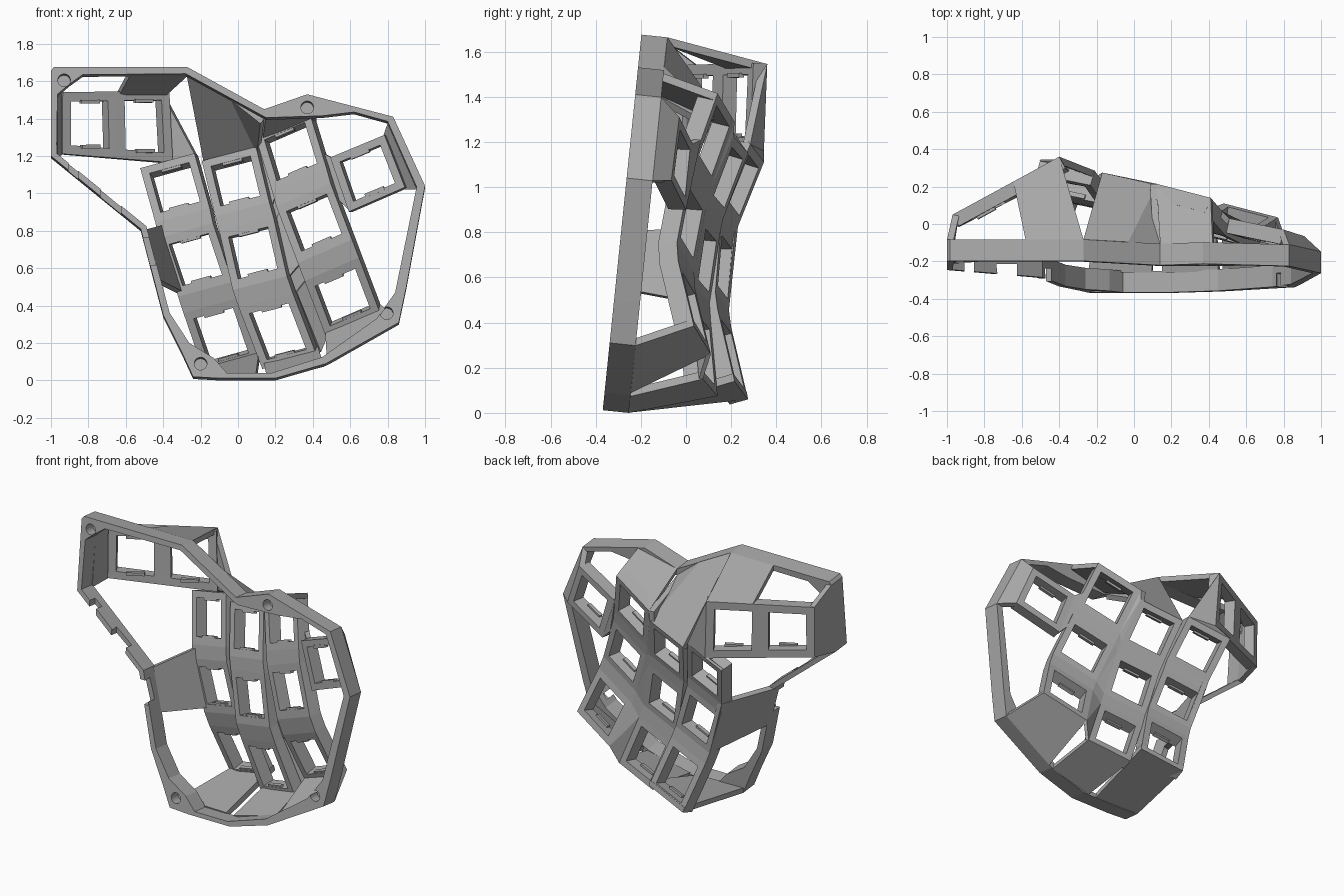
import bpy
import bmesh
from mathutils import Vector, Matrix

cube = bpy.data.objects.get("Cube")
if cube:
    bpy.data.objects.remove(cube, do_unlink=True)

GREY = (0.4, 0.4, 0.4, 1)
mat = bpy.data.materials.new("plain grey")
mat.use_nodes = True
mat.diffuse_color = GREY
mat.node_tree.nodes["Principled BSDF"].inputs["Base Color"].default_value = GREY

INSIDE = Vector((0, -0.5, 0.75))
RIM_DEPTH = Vector((0, 0.115, -0.012))


def add_object(name, bm):
    mesh = bpy.data.meshes.new(name)
    bm.to_mesh(mesh)
    bm.free()
    ob = bpy.data.objects.new(name, mesh)
    mesh.materials.append(mat)
    bpy.context.collection.objects.link(ob)
    return ob


def rim_point(x, z, back=True):
    """Point on the leaning rim, on its back or front face."""
    p = Vector((x, -0.37 + 0.103 * z, z))
    return p + RIM_DEPTH if back else p


def shell(name, faces, thickness, holes=(), margin=0.042):
    """Thicken faces inwards; faces listed in holes become open frames."""
    bm = bmesh.new()
    made = [bm.faces.new([bm.verts.new(p) for p in f]) for f in faces]
    for f in made:
        f.normal_update()
        if f.normal.dot(f.calc_center_median() - INSIDE) < 0:
            f.normal_flip()
    open_faces = [made[i] for i in holes]
    bmesh.ops.remove_doubles(bm, verts=bm.verts[:], dist=0.0005)
    if open_faces:
        bmesh.ops.inset_individual(bm, faces=open_faces, thickness=margin,
                                   use_even_offset=True)
        bmesh.ops.delete(bm, geom=open_faces, context='FACES')
    ob = add_object(name, bm)
    mod = ob.modifiers.new("thickness", 'SOLIDIFY')
    mod.thickness = thickness
    mod.offset = -1
    mod.use_even_offset = True
    return ob


def clips(name, quad):
    """Small retaining lips at the upper and lower ends of a key opening."""
    tl, tr, br, bl = quad
    across = (tr - tl).normalized()
    normal = across.cross(bl - tl).normalized()
    if normal.y < 0:
        normal.negate()
    along = normal.cross(across)
    centre = (tl + tr + br + bl) / 4
    half = (tl - bl).length / 2 - 0.045
    bm = bmesh.new()
    for side in (-1, 1):
        spot = centre + along * half * side - normal * 0.07
        basis = Matrix((across, along, normal)).transposed().to_4x4()
        bmesh.ops.create_cube(bm, size=1, matrix=Matrix.Translation(spot) @ basis
                              @ Matrix.Diagonal((0.11, 0.02, 0.025, 1)))
    add_object(name, bm)


def column(name, edge, step):
    """Curved three-key strip: one long edge plus the step to the other."""
    left = [Vector(p) for p in edge]
    right = [p + Vector(step) for p in left]
    quads = [(left[i], right[i], right[i + 1], left[i + 1])
             for i in range(len(left) - 1)]
    shell(name, quads, 0.085, holes=(0, 2, 4))
    for n in (0, 2, 4):
        clips(name + "_clips", quads[n])
    return left, right


# Key columns, back surface from top to bottom
cl, cr = column("inner_key_column", [
    (-0.50, 0.345, 1.11), (-0.42, 0.23, 0.825), (-0.405, 0.215, 0.755),
    (-0.305, 0.19, 0.455), (-0.28, 0.20, 0.38), (-0.17, 0.275, 0.06)],
    (0.29, -0.06, 0.08))
bl, br = column("middle_key_column", [
    (-0.17, 0.275, 1.15), (-0.10, 0.165, 0.86), (-0.08, 0.15, 0.79),
    (-0.01, 0.105, 0.485), (0.02, 0.11, 0.40), (0.145, 0.14, 0.075)],
    (0.29, -0.065, 0.075))
al, ar = column("outer_key_column", [
    (0.12, 0.215, 1.29), (0.21, 0.11, 0.995), (0.23, 0.09, 0.92),
    (0.34, 0.035, 0.63), (0.37, 0.04, 0.55), (0.48, 0.11, 0.26)],
    (0.29, -0.075, 0.125))

# Thin web closing the step between the middle and outer columns
for i in range(5):
    shell("outer_web", [(br[i], al[i], al[i + 1]), (br[i], al[i + 1], br[i + 1])], 0.02)

# Single key on the far side
pinky = [Vector(p) for p in ((0.51, 0.03, 1.19), (0.80, -0.03, 1.31),
                             (0.91, -0.065, 1.03), (0.61, 0.0, 0.90))]
shell("single_key_frame", [pinky], 0.08, holes=(0,))
clips("single_key_clips", pinky)

# Thumb keys: two frames side by side
t_tl, t_tr = Vector((-0.97, 0.05, 1.54)), Vector((-0.40, 0.36, 1.545))
t_br, t_bl = Vector((-0.38, 0.345, 1.16)), Vector((-0.97, 0.045, 1.21))
t_top, t_bot = t_tl.lerp(t_tr, 0.5), t_bl.lerp(t_br, 0.5)
thumb = [(t_tl, t_top, t_bot, t_bl), (t_top, t_tr, t_br, t_bot)]
shell("thumb_key_frame", thumb, 0.07, holes=(0, 1), margin=0.05)
for quad in thumb:
    clips("thumb_key_clips", quad)

# Walls joining the key frames to the rim and to each other
R = rim_point
walls = {
    "thumb_top_wall": [t_tl.lerp(t_tr, 0.57), t_tr, R(-0.27, 1.675), R(-0.58, 1.675)],
    "thumb_side_wall": [t_tl, t_bl, R(-1, 1.2), R(-1, 1.655)],
    "middle_top_wall": [bl[0], br[0], R(-0.03, 1.545), R(-0.27, 1.675)],
    "outer_top_wall": [al[0], ar[0], R(0.42, 1.515), R(0.14, 1.45)],
    "single_key_wall": [pinky[1], pinky[2], R(1, 1.04), R(0.83, 1.41)],
    "outer_bottom_wall": [al[5], ar[5], R(0.86, 0.31), R(0.49, 0.10)],
    "middle_bottom_wall": [bl[5], br[5], R(0.46, 0.085), R(0.16, 0.012)],
    "inner_bottom_wall": [cl[5], cr[5], R(0.10, 0.013), R(-0.24, 0.02)],
    "inner_side_wall": [cl[1], cl[3], R(-0.45, 0.54), R(-0.52, 0.81)],
    "thumb_link_wall": [t_tr, cr[0], t_br],
    "thumb_corner_wall": [t_br, cr[0], cl[0]],
    "top_link_wall": [br[0], al[0], R(0.14, 1.41)],
    "top_step_wall": [br[0], R(-0.03, 1.545), R(0.14, 1.41)],
    "single_key_link": [ar[0].lerp(ar[1], 0.7), pinky[0], pinky[3], ar[2].lerp(ar[3], 0.3)],
}
for name, pts in walls.items():
    shell(name, [pts], 0.015 if "corner" in name else 0.035)

# Rim: matched outer and inner outlines
pairs = [
    (-1, 1.2, -0.97, 1.215), (-1, 1.45, -0.965, 1.53), (-1, 1.655, -0.9, 1.585),
    (-0.985, 1.675, -0.83, 1.635), (-0.27, 1.675, -0.28, 1.64),
    (0.14, 1.45, 0.15, 1.405), (0.37, 1.53, 0.45, 1.415), (0.6, 1.47, 0.62, 1.435),
    (0.83, 1.41, 0.8, 1.385), (1, 1.04, 0.955, 1.035), (0.9, 0.5, 0.84, 0.47),
    (0.86, 0.31, 0.74, 0.33), (0.47, 0.09, 0.45, 0.125), (0.2, 0.012, 0.18, 0.04),
    (-0.1, 0.012, -0.06, 0.04), (-0.24, 0.02, -0.13, 0.12), (-0.3, 0.15, -0.26, 0.2),
    (-0.4, 0.35, -0.365, 0.36), (-0.52, 0.81, -0.49, 0.825)]
bm = bmesh.new()
rings = [[bm.verts.new(p) for p in (R(a, b, False), R(a, b), R(c, d), R(c, d, False))]
         for a, b, c, d in pairs]
for i, ring in enumerate(rings):
    nxt = rings[(i + 1) % len(rings)]
    for k in range(4):
        m = (k + 1) % 4
        bm.faces.new((ring[k], ring[m], nxt[m], nxt[k]))
bmesh.ops.recalc_face_normals(bm, faces=bm.faces[:])
rim = add_object("rim", bm)

# Cut the blind screw holes and the notches in the lower left rail
bm = bmesh.new()
for x, z in ((-0.93, 1.605), (0.37, 1.46), (0.795, 0.36), (-0.2, 0.09)):
    bmesh.ops.create_cone(bm, cap_ends=True, segments=24, radius1=0.034,
                          radius2=0.034, depth=0.14, matrix=Matrix.Translation(
                              R(x, z, False)) @ Matrix.Rotation(1.468, 4, 'X'))
for x, z, w in ((-0.88, 1.11, 0.05), (-0.68, 0.945, 0.11), (-0.485, 0.69, 0.09)):
    bmesh.ops.create_cube(bm, size=1, matrix=Matrix.Translation(R(x, z, False))
                          @ Matrix.Diagonal((w, 0.12, 0.15, 1)))
cutter = add_object("rim_cutter", bm)
cutter.hide_render = True
mod = rim.modifiers.new("cuts", 'BOOLEAN')
mod.operation = 'DIFFERENCE'
mod.solver = 'EXACT'
mod.object = cutter
bpy.context.view_layer.objects.active = rim
bpy.ops.object.modifier_apply(modifier=mod.name)
bpy.data.objects.remove(cutter, do_unlink=True)
